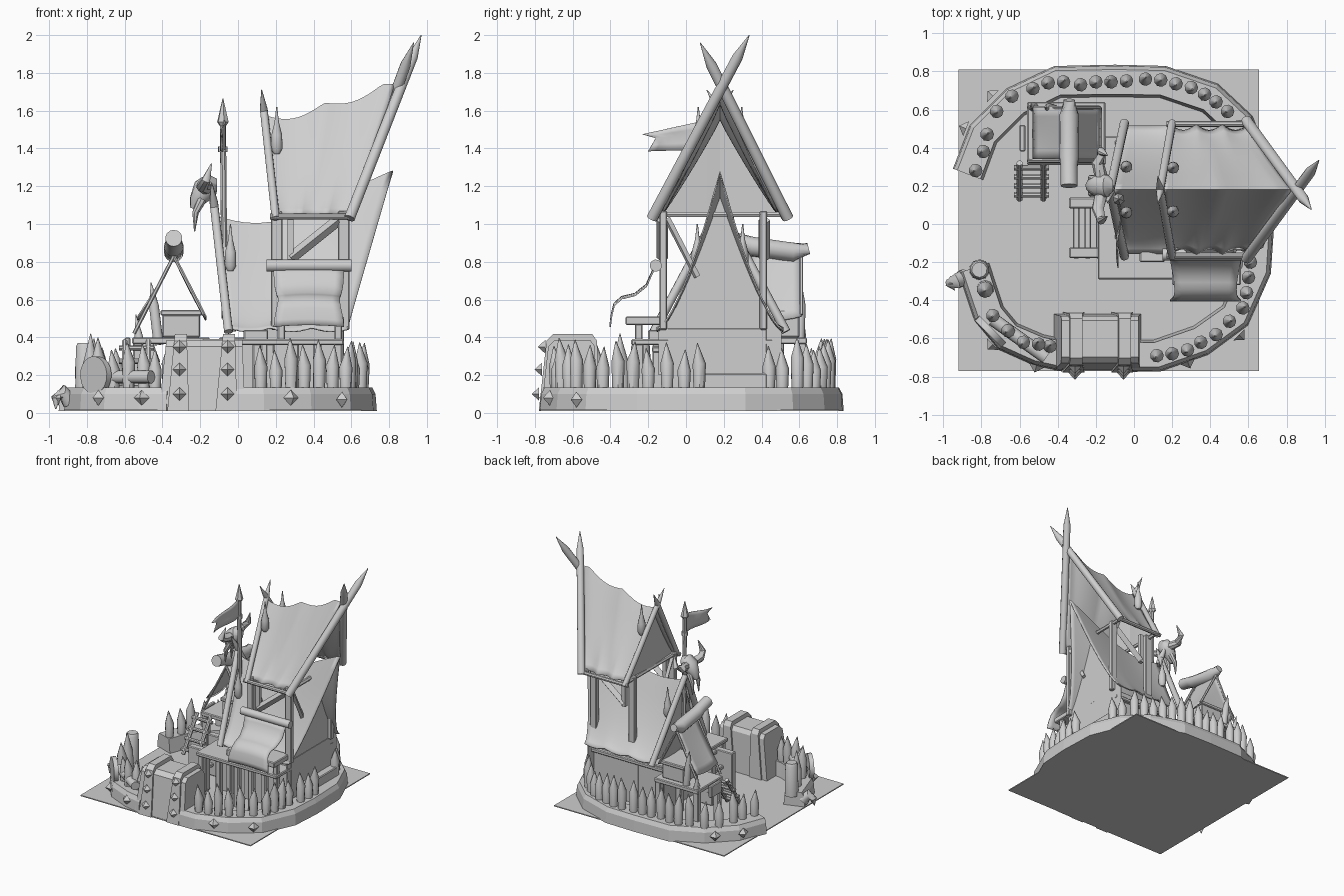
import bpy, bmesh, math, random
from mathutils import Vector as V

if "Cube" in bpy.data.objects:
    bpy.data.objects.remove(bpy.data.objects["Cube"])

random.seed(4)
grey = bpy.data.materials.new("plain_grey")
grey.diffuse_color = (0.62, 0.62, 0.62, 1)
grey.use_nodes = True
grey.node_tree.nodes["Principled BSDF"].inputs["Base Color"].default_value = grey.diffuse_color


def add(name, bm, smooth=False):
    bmesh.ops.recalc_face_normals(bm, faces=bm.faces)
    me = bpy.data.meshes.new(name)
    bm.to_mesh(me)
    bm.free()
    me.materials.append(grey)
    ob = bpy.data.objects.new(name, me)
    bpy.context.collection.objects.link(ob)
    if smooth:
        bpy.context.view_layer.objects.active = ob
        ob.select_set(True)
        bpy.ops.object.shade_smooth_by_angle(angle=math.radians(40))
        ob.select_set(False)
    return ob


def box(name, x0, x1, y0, y1, z0, z1, bevel=0.006):
    bm = bmesh.new()
    bmesh.ops.create_cube(bm, size=1)
    for v in bm.verts:
        v.co = V(((x0 + x1) / 2 + v.co.x * (x1 - x0), (y0 + y1) / 2 + v.co.y * (y1 - y0),
                  (z0 + z1) / 2 + v.co.z * (z1 - z0)))
    if bevel:
        bmesh.ops.bevel(bm, geom=bm.edges[:], offset=bevel, segments=1, affect='EDGES')
    return add(name, bm)


def tube(name, pts, radii, n=10):
    """Round bar through points with a radius at each point."""
    bm = bmesh.new()
    pts = [V(p) for p in pts]
    rings = []
    for i, p in enumerate(pts):
        t = (pts[min(i + 1, len(pts) - 1)] - pts[max(i - 1, 0)]).normalized()
        a = t.cross(V((0.31, 0.9, 0.2))).normalized()
        b = t.cross(a)
        rings.append([bm.verts.new(p + radii[i] * (a * math.cos(k * math.tau / n) + b * math.sin(k * math.tau / n)))
                      for k in range(n)])
    for r, s in zip(rings, rings[1:]):
        for k in range(n):
            bm.faces.new((r[k], r[(k + 1) % n], s[(k + 1) % n], s[k]))
    bm.faces.new(rings[0])
    bm.faces.new(rings[-1])
    return add(name, bm, True)


def rod(name, a, b, r, n=10):
    return tube(name, [a, b], [r, r], n)


def pole(name, a, b, r, tip=0.12):
    """Round pole with a carved point at b."""
    a, b = V(a), V(b)
    m = b - (b - a).normalized() * tip
    return tube(name, [a, m, b], [r, r * 0.95, 0.002])


def sheet(name, f, nu, nv, thick=0.008, smooth=True):
    bm = bmesh.new()
    g = [[bm.verts.new(f(i / nu, j / nv * 2 - 1)) for j in range(nv + 1)] for i in range(nu + 1)]
    for i in range(nu):
        for j in range(nv):
            bm.faces.new((g[i][j], g[i + 1][j], g[i + 1][j + 1], g[i][j + 1]))
    ob = add(name, bm, smooth)
    m = ob.modifiers.new("thickness", 'SOLIDIFY')
    m.thickness = thick
    m.offset = 0
    return ob


def rampart(name, path):
    """Low sloped wall swept along a plan path, outside on the left."""
    bm = bmesh.new()
    rings = []
    for i, p in enumerate(path):
        q, s = path[max(i - 1, 0)], path[min(i + 1, len(path) - 1)]
        t = V((s[0] - q[0], s[1] - q[1])).normalized()
        n = V((-t.y, t.x))
        rings.append([bm.verts.new((p[0] + n.x * o, p[1] + n.y * o, z))
                      for o, z in ((0.085, 0.01), (0.078, 0.1), (0.06, 0.135), (-0.07, 0.135), (-0.085, 0.01))])
    for r, s in zip(rings, rings[1:]):
        for k in range(5):
            bm.faces.new((r[k], r[(k + 1) % 5], s[(k + 1) % 5], s[k]))
    bm.faces.new(rings[0])
    bm.faces.new(rings[-1])
    add(name, bm)


def stakes(path, r=0.036):
    for x, y in path:
        h = random.uniform(0.33, 0.4)
        dx, dy = random.uniform(-.012, .012), random.uniform(-.012, .012)
        tube("palisade_stake", [(x, y, 0.12), (x, y, h - 0.11), (x + dx, y + dy, h)], [r * 0.85, r, 0.002], 9)


def stud(x, y, z, nx, ny, s=0.042):
    n = V((nx, ny, 0)).normalized()
    a, c = V((-n.y, n.x, 0)), V((x, y, z))
    bm = bmesh.new()
    tip = bm.verts.new(c + n * 0.04)
    ring = [bm.verts.new(c + d * s) for d in (a, V((0, 0, 1)), -a, V((0, 0, -1)))]
    for k in range(4):
        bm.faces.new((ring[k], ring[(k + 1) % 4], tip))
    bm.faces.new(ring)
    add("diamond_stud", bm)


# Ground and ring wall
box("ground", -0.92, 0.655, -0.77, 0.81, 0.01, 0.018, 0)
rampart("back_rampart", [(-.87, .26), (-.79, .47), (-.62, .64), (-.40, .745), (-.1, .75), (.15, .745), (.4, .66),
                         (.55, .52), (.64, .3), (.65, 0), (.635, -.24), (.53, -.48), (.35, -.61), (.12, -.69), (-.02, -.69)])
rampart("front_rampart", [(-.36, -.69), (-.5, -.66), (-.66, -.59), (-.76, -.47), (-.84, -.23)])
stakes([(-.83, .28), (-.79, .38), (-.77, .47), (-.72, .59), (-.64, .67), (-.53, .71), (-.45, .74), (-.37, .745),
        (-.28, .73), (-.2, .745), (-.12, .745), (-.04, .75), (.06, .76), (.14, .755), (.22, .735), (.3, .715),
        (.37, .68), (.43, .64), (.49, .59), (.55, .51), (.59, .44)])
stakes([(.66, .07), (.66, -.01), (.65, -.1), (.61, -.2), (.6, -.28), (.59, -.36), (.57, -.44), (.5, -.51), (.43, -.58),
        (.35, -.62), (.28, -.66), (.2, -.68), (.12, -.69)])
stakes([(-.74, -.48), (-.66, -.56), (-.58, -.62), (-.5, -.63), (-.44, -.64)])
for s in ((-.95, .08, -.31, -1, -.3), (-.74, .08, -.63, -.7, -.7), (-.51, .08, -.74, -.3, -1), (.28, .08, -.72, .4, -1),
          (.55, .07, -.58, .7, -.7), (-.88, .08, .5, -1, .4), (-.74, .08, .67, -.7, .7)):
    stud(s[0], s[2], s[1], s[3], s[4])

# Corner post, round shield, leaning log and horn by the entrance
tube("corner_post", [(-.81, -.24, .1), (-.81, -.24, .35), (-.81, -.24, .37)], [.055, .05, .04])
pole("corner_spike", (-.78, -.34, .12), (-.78, -.35, .42), .045, .16)
rod("round_shield", (-.74, -.55, .2), (-.765, -.575, .2), .1, 18)
rod("leaning_log", (-.74, -.5, .19), (-.46, -.7, .19), .035)
tube("ground_horn", [(-.89, -.28, .06), (-.93, -.3, .11), (-.965, -.31, .08), (-.965, -.32, .02)], [.045, .04, .025, .003])


# Gate block with two studded straps
def slab(name, x0, x1, grow):
    prof = [(-.775, .01), (-.735, .37), (-.70, .405), (-.50, .405), (-.475, .37), (-.465, .01)]
    bm = bmesh.new()
    rings = [[bm.verts.new((x + (z - .2) * lean, -.62 + (y + .62) * grow, z * (grow if z > .1 else 1)))
              for y, z in prof] for x, lean in ((x0, .1), (x1, -.03))]
    for k in range(6):
        bm.faces.new((rings[0][k], rings[0][(k + 1) % 6], rings[1][(k + 1) % 6], rings[1][k]))
    for r in rings:
        bm.faces.new(r)
    add(name, bm)


slab("gate_block", -.40, .03, 0.95)
for x in (-.31, -.055):
    slab("gate_strap", x - .045, x + .045, 1.03)
    for z, y in ((.35, -.745), (.23, -.762), (.1, -.777)):
        stud(x, y, z, 0, -1, .036)

# Lower building and porch
box("lower_wall", .12, .56, -.1, .43, .01, .45)
box("wall_ledge", .5, .62, .04, .43, .01, .21)
box("porch_base", -.1, .14, -.08, .44, .01, .40)
box("porch_deck", -.19, .56, -.29, .46, .36, .39)
for x in (-.16, .0, .1, .17, .3, .42, .53):
    box("porch_post", x - .022, x + .022, -.27, -.225, .01, .37)
box("porch_crate", .03, .16, -.2, -.1, .38, .44)
box("porch_shelf", .2, .56, -.32, -.12, .465, .51)
for x in (.23, .53):
    box("shelf_post", x - .02, x + .02, -.27, -.23, .38, .47)

# Steps up to the porch
for y in (-.15, .11):
    box("step_side", -.34, -.17, y - .028, y + .028, .02, .36)
for i in range(3):
    box("step_tread", -.32 + i * .06, -.285 + i * .06, -.18, .14, .1 + i * .11, .13 + i * .11)


# Lower tent
def lower(u, v):
    k = (1 - abs(v)) ** 1.55
    rz = 1.04 - .12 * math.sin(u * math.pi) * (1 - u) + .24 * u ** 1.6
    x = (-.05 + .63 * u) * (1 - k) + (-.11 + .93 * u) * k
    return V((x, .18 + v * .335, .45 + (rz - .45) * k - .02 * abs(math.sin(u * 9)) * abs(v) ** 4))


def lower_at_wall(u, v):
    """Point of the tent cloth that lies above the plane of the end wall."""
    k = (1 - abs(v)) ** 1.55
    return lower((.555 + .05 * (1 - k) + .11 * k) / (.63 * (1 - k) + .93 * k), v)


def end_wall(name, roof, u, z0, sides=24):
    def f(s, v):
        p = roof(u, v * .97)
        return V((p.x, p.y, z0 + (p.z - .01 - z0) * s))
    sheet(name, f, 1, sides, .006, False)


sheet("lower_tent_cloth", lower, 20, 24)
end_wall("lower_tent_end", lower_at_wall, 0, .2)
end_wall("lower_tent_front", lower, .06, .43)
for s in (-1, 1):
    pole("lower_tent_pole", (-.05, .18 - s * .35, .43), (-.14, .18 + s * .07, 1.22), .024)

# Upper tower frame
for x in (.205, .56):
    for y in (-.12, .41):
        box("tower_post", x - .03, x + .03, y - .02, y + .02, .44, 1.07)
for y in (-.125, .415):
    rod("tower_brace", (.28, y, .82), (.53, y, 1.02), .03, 4)
    box("brace_post", .262, .295, y - .015, y + .015, .8, 1.05, 0)
for x in (.2, .57):
    rod("side_brace", (x, -.1, 1.03), (x, .06, .72), .018, 4)
    rod("cross_beam", (x, -.14, 1.05), (x, .5, 1.05), .016, 6)
rod("awning_log", (.15, -.16, .78), (.6, -.16, .78), .032, 12)


# Front awning cloth
AWN = [(-.165, .78), (-.21, .68), (-.27, .632), (-.34, .615), (-.38, .58), (-.393, .53), (-.402, .465)]


def awning(u, v):
    i = min(int(u * 6 + 1e-6), 5)
    f = u * 6 - i
    y, z = (AWN[i][c] * (1 - f) + AWN[i + 1][c] * f for c in (0, 1))
    return V((.375 + v * (.175 + .012 * math.cos(u * 6)), y, z - .01 * v * v))


sheet("awning_cloth", awning, 12, 8)


# Upper roof
def upper(u, v):
    k = (1 - abs(v)) ** 1.25
    rz = 1.57 + .19 * u ** 1.3 - .04 * abs(math.sin(u * math.pi * 2.2))
    x = (.19 + .41 * u) * (1 - k) + (.15 + .68 * u) * k
    return V((x, .18 + v * (.34 - .03 * abs(math.sin(u * 9.42)) * abs(v) ** 3), 1.05 + (rz - 1.05) * k))


sheet("upper_roof_cloth", upper, 24, 20)
end_wall("upper_gable", upper, .06, 1.06, 20)
pole("tall_roof_pole_front", (.59, -.18, 1.03), (.97, .335, 2.0), .03, .14)
pole("tall_roof_pole_back", (.59, .54, 1.03), (.93, .075, 1.96), .03, .14)
for s in (-1, 1):
    pole("short_roof_pole", (.2, .18 + s * .35, 1.03), (.125, .18 - s * .07, 1.71), .022)
    rod("eave_log", (.17, .18 + s * .345, 1.04), (.61, .18 + s * .345, 1.04), .016, 8)
    # Hanging charms
    for x, z, y in ((-.04, .75, .12), (.205, 1.37, .115)):
        tube("hanging_charm", [(x, .18 + s * y, z), (x, .18 + s * y, z + .03), (x, .18 + s * y, z + .1),
                               (x, .18 + s * y, z + .17), (x, .18 + s * y, z + .25)], [.015, .032, .03, .012, .003], 10)
    # Horns of the beast skull
    tube("skull_horn", [(-.17, .2 + s * .04, 1.19), (-.19, .2 + s * .12, 1.2), (-.17, .2 + s * .18, 1.23),
                        (-.14, .2 + s * .16, 1.32)], [.035, .032, .024, .003], 8)
    tube("skull_tusk", [(-.19, .2 + s * .03, 1.13), (-.225, .2 + s * .04, 1.06), (-.23, .2 + s * .04, .96)],
         [.025, .018, .003], 8)

# Skull, spear and flag
tube("beast_skull", [(-.11, .2, 1.21), (-.14, .2, 1.21), (-.18, .2, 1.18), (-.22, .2, 1.12), (-.235, .2, 1.08)],
     [.03, .06, .065, .04, .02])
rod("spear_shaft", (-.07, .13, .5), (-.08, .13, 1.54), .017, 8)
tube("spear_head", [(-.08, .13, 1.52), (-.08, .13, 1.54), (-.08, .13, 1.665)], [.018, .032, .002], 6)
rod("spear_band", (-.08, .13, 1.38), (-.08, .13, 1.41), .026, 8)


def flag(u, v):
    reach = .29 + (.07 * v if v > 0 else -.04 * v)
    z = 1.475 + v * (.08 - (.06 * u if v > 0 else .01 * u)) - .02 * u
    return V((-.08 + .012 * math.sin(u * 6), .13 - reach * u, z))


sheet("flag_cloth", flag, 8, 4, .006)

# Small lookout at the back left
box("lookout_floor", -.56, -.15, .31, .64, .365, .4)
box("lookout_box", -.4, -.2, .36, .6, .4, .52)
box("lookout_lid", -.41, -.19, .35, .61, .515, .545)
for x in (-.53, -.18):
    for y in (.34, .61):
        box("lookout_leg", x - .025, x + .025, y - .025, y + .025, .01, .38)
box("lookout_side_board", -.6, -.57, .38, .52, .3, .4)
tube("lookout_log", [(-.34, .2, .925), (-.34, .3, .9), (-.34, .35, .88), (-.34, .57, .85), (-.34, .65, .87)],
     [.045, .045, .052, .052, .03], 14)
sheet("lookout_cloth", lambda u, v: V((-.34 + v * (.19 if v < 0 else .17), .34 + .27 * u,
                                       .83 - .32 * abs(v) ** .9 - .02 * math.sin(u * math.pi) * abs(v))), 6, 12)
for y in (.33, .61):
    rod("lookout_rod", (-.34, y, .83), (-.55, y, .42), .01, 6)
    rod("lookout_rod", (-.34, y, .83), (-.18, y, .52), .01, 6)
pole("lookout_spike", (-.42, .6, .36), (-.46, .61, .69), .028)
pole("lookout_spike", (-.52, .61, .36), (-.54, .62, .52), .025)

# Ladder to the lookout
for x in (-.6, -.475):
    rod("ladder_rail", (x, .13, .1), (x, .32, .38), .016, 8)
for i in range(4):
    t = .12 + i * .25
    rod("ladder_rung", (-.63, .13 + .19 * t, .1 + .28 * t), (-.445, .13 + .19 * t, .1 + .28 * t), .014, 8)
